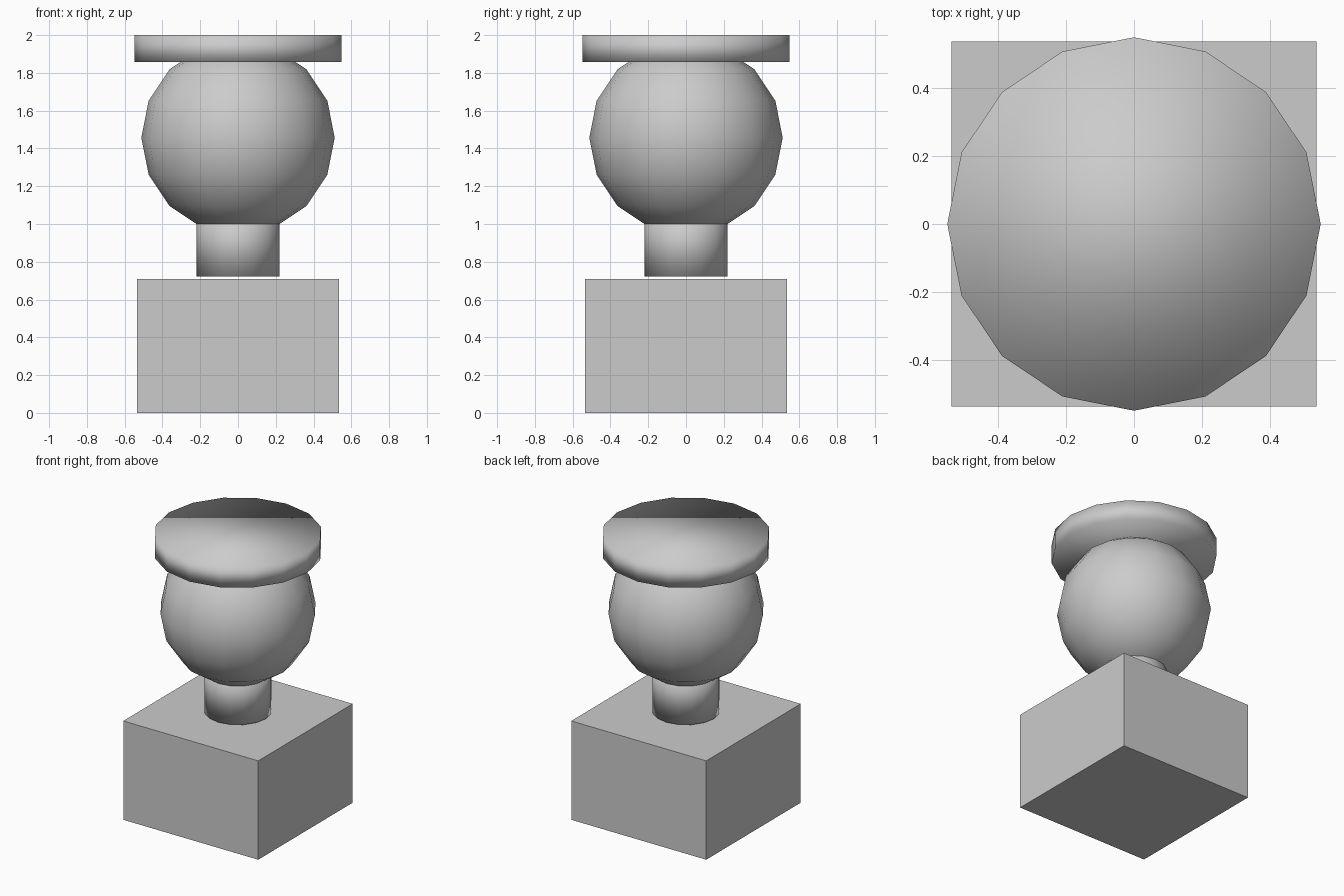
import bpy

if "Cube" in bpy.data.objects:
    bpy.data.objects.remove(bpy.data.objects["Cube"])


def finish(name, smooth):
    obj = bpy.context.object
    obj.name = name
    for face in obj.data.polygons:
        face.use_smooth = smooth
    return obj


def disc(name, radius, bottom, top, sides=16):
    bpy.ops.mesh.primitive_cylinder_add(
        vertices=sides, radius=radius, depth=top - bottom,
        location=(0, 0, (bottom + top) / 2))
    return finish(name, True)


# Square base block
bpy.ops.mesh.primitive_cube_add(size=1, location=(0, 0, 0.355))
base = finish("base_block", False)
base.scale = (1.072, 1.072, 0.71)

# Short neck, hovering just above the base and running into the ball
disc("neck", 0.22, 0.722, 1.08)

# Low-poly ball
bpy.ops.mesh.primitive_uv_sphere_add(
    segments=16, ring_count=8, radius=0.512, location=(0, 0, 1.457))
finish("ball", True)

# Flat round cap
disc("top_cap", 0.548, 1.858, 2.0)
